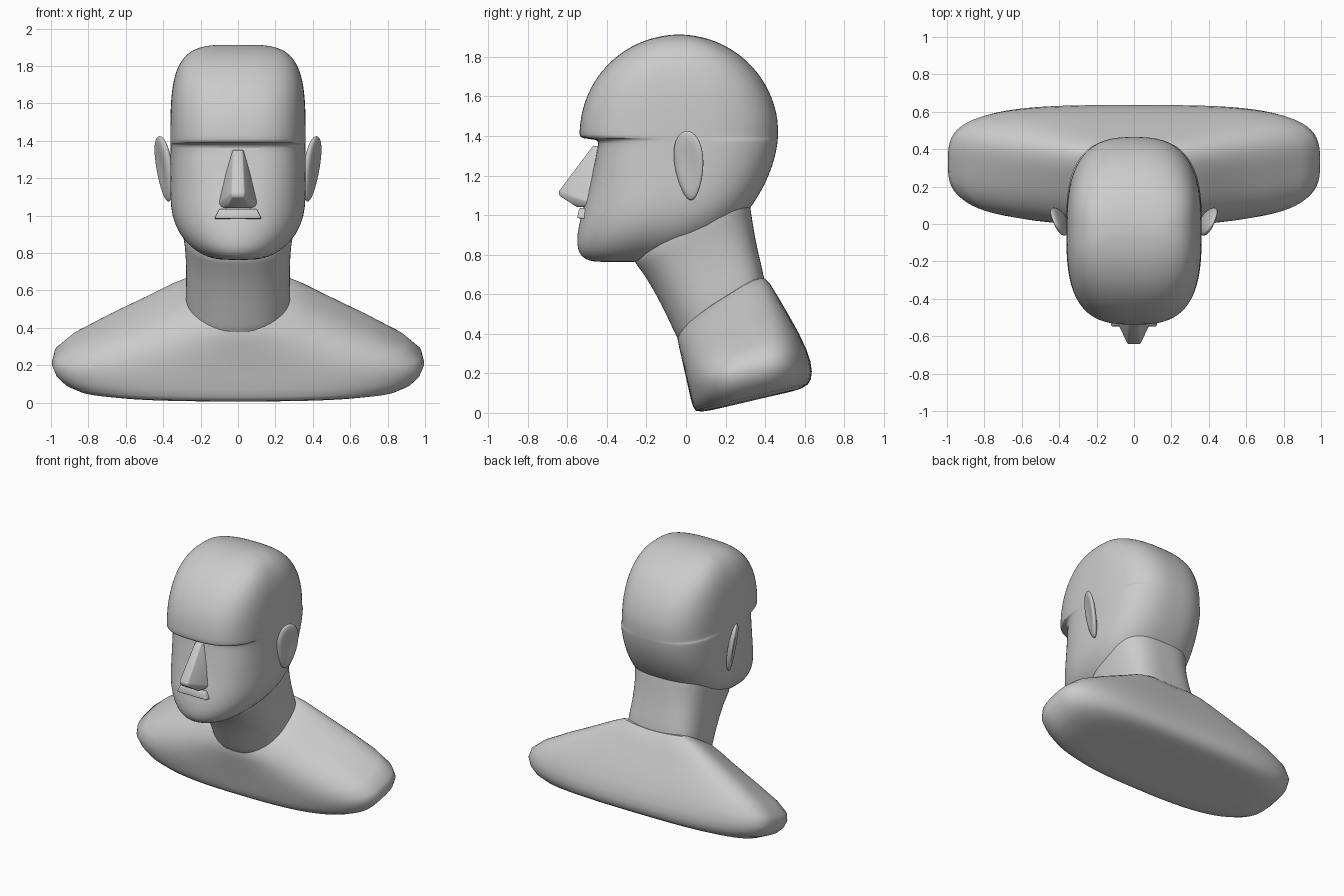
import bpy
import bmesh
from math import sin, cos, pi, radians

cube = bpy.data.objects.get("Cube")
if cube:
    bpy.data.objects.remove(cube, do_unlink=True)

clay = bpy.data.materials.new("light_grey_clay")
clay.use_nodes = True
clay.diffuse_color = (0.6, 0.6, 0.6, 1)
clay.node_tree.nodes["Principled BSDF"].inputs["Base Color"].default_value = (0.6, 0.6, 0.6, 1)


def finish(name, bm, subdivide=0, angle=50):
    bmesh.ops.recalc_face_normals(bm, faces=bm.faces[:])
    mesh = bpy.data.meshes.new(name)
    bm.to_mesh(mesh)
    bm.free()
    mesh.materials.append(clay)
    obj = bpy.data.objects.new(name, mesh)
    bpy.context.collection.objects.link(obj)
    if subdivide:
        mod = obj.modifiers.new("smooth_surface", 'SUBSURF')
        mod.levels = mod.render_levels = subdivide
    bpy.ops.object.select_all(action='DESELECT')
    obj.select_set(True)
    bpy.context.view_layer.objects.active = obj
    bpy.ops.object.shade_smooth_by_angle(angle=radians(angle))
    return obj


def loft(name, rings, angle=50, segments=56):
    """Ring: front y, front z, back y, back z, half width, front and back squareness, side lift."""
    bm = bmesh.new()
    loops = []
    for fy, fz, by, bz, width, nf, nb, lift in rings:
        loop = []
        for i in range(segments):
            a = 2 * pi * i / segments
            c, s = cos(a), sin(a)
            n = nb if s > 0 else nf
            r = (abs(c) ** n + abs(s) ** n) ** (-1 / n)
            u, v = c * r, s * r
            t = (v + 1) / 2
            z = fz + (bz - fz) * t + lift * u * u
            loop.append(bm.verts.new((width * u, fy + (by - fy) * t, z)))
        loops.append(loop)
    for a, b in zip(loops, loops[1:]):
        for i in range(segments):
            j = (i + 1) % segments
            bm.faces.new((a[i], a[j], b[j], b[i]))
    bm.faces.new(loops[0])
    bm.faces.new(loops[-1])
    return finish(name, bm, 1, angle)


def hull(name, points, bevel):
    """Convex block mirrored across the middle, with softened edges."""
    bm = bmesh.new()
    for x, y, z in points:
        for side in (-1, 1):
            bm.verts.new((side * x, y, z))
    result = bmesh.ops.convex_hull(bm, input=bm.verts[:])
    loose = [v for v in bm.verts if not v.link_faces]
    bmesh.ops.delete(bm, geom=loose, context='VERTS')
    bmesh.ops.dissolve_limit(bm, angle_limit=0.02, verts=bm.verts[:], edges=bm.edges[:])
    bmesh.ops.bevel(bm, geom=bm.edges[:], offset=bevel, segments=2, affect='EDGES', profile=0.5)
    return finish(name, bm)


# Head: jaw and face rings, a recessed eye line, then a round skull
face = [  # z, front y, back y, half width, squareness of the front
    (0.763, -0.44, -0.26, 0.06, 2.0),
    (0.768, -0.49, -0.18, 0.13, 2.0),
    (0.79, -0.53, -0.05, 0.19, 2.1),
    (0.83, -0.55, 0.05, 0.25, 2.1),
    (0.90, -0.552, 0.20, 0.315, 2.2),
    (1.00, -0.53, 0.30, 0.355, 2.3),
    (1.10, -0.50, 0.37, 0.362, 2.5),
    (1.20, -0.475, 0.42, 0.362, 2.8),
    (1.30, -0.455, 0.453, 0.362, 3.0),
    (1.37, -0.44, 0.463, 0.362, 3.2),
    (1.382, -0.45, 0.464, 0.362, 3.2),
    (1.388, -0.53, 0.464, 0.362, 3.0),
    (1.40, -0.54, 0.465, 0.362, 3.0),
]
head_rings = [(f, z, b, z, w, n, 2.8, 0) for z, f, b, w, n in face]
for step in range(1, 16):
    t = radians(min(step * 6, 88))
    z = 1.41 + 0.503 * sin(t)
    half = 0.503 * cos(t)
    width = 0.362 * max(0.0005, 1 - ((z - 1.35) / 0.564) ** 4) ** 0.25
    head_rings.append((-0.035 - half, z, -0.035 + half, z, width, 3, 2.8, 0))
loft("head", head_rings)

# Neck leaning forward into the skull
loft("neck", [
    (-0.10, 1.08, 0.30, 1.20, 0.30, 2.5, 3, 0),
    (-0.30, 0.80, 0.325, 1.04, 0.30, 2.4, 3, 0),
    (-0.25, 0.755, 0.335, 0.97, 0.285, 2.4, 3, 0),
    (-0.17, 0.64, 0.36, 0.82, 0.275, 2.3, 3.2, 0),
    (-0.05, 0.40, 0.40, 0.68, 0.28, 2.2, 3.6, 0),
    (0.00, 0.25, 0.42, 0.50, 0.28, 2.2, 3.6, 0),
])

# Shoulders flaring from the neck to a tilted, rounded base
loft("shoulders", [
    (0.02, 0.42, 0.34, 0.66, 0.20, 2.2, 4, 0.03),
    (-0.055, 0.42, 0.405, 0.69, 0.285, 2.2, 4, 0.04),
    (-0.035, 0.33, 0.45, 0.61, 0.46, 2.5, 3.8, 0.035),
    (0.00, 0.18, 0.585, 0.385, 0.97, 3.2, 3.6, 0.03),
    (0.015, 0.11, 0.638, 0.25, 1.015, 3.2, 3.6, 0.03),
    (0.035, 0.02, 0.638, 0.165, 0.94, 3, 3.4, 0.01),
    (0.06, -0.003, 0.60, 0.12, 0.80, 2.8, 3.2, 0),
    (0.20, 0.03, 0.45, 0.09, 0.40, 2.5, 2.5, 0),
], angle=60)

# Nose wedge and lip ledge
hull("nose", [
    (0.025, -0.47, 1.35), (0.035, -0.40, 1.35), (0.035, -0.643, 1.12),
    (0.03, -0.64, 1.098), (0.065, -0.55, 1.04), (0.12, -0.46, 1.055),
    (0.10, -0.40, 1.05),
], 0.006)
hull("lips", [
    (0.10, -0.54, 1.035), (0.125, -0.55, 0.985), (0.10, -0.45, 1.035),
    (0.125, -0.45, 0.975),
], 0.006)

# Ears: dished ovals, narrow at the lobe and flaring out to the back
for name, side in (("left_ear", 1), ("right_ear", -1)):
    bm = bmesh.new()
    bmesh.ops.create_uvsphere(bm, u_segments=32, v_segments=20, radius=1)
    for v in bm.verts:
        x, y, z = v.co
        dish = 0.35 + 0.65 * (y * y + z * z) if x > 0 else 1
        ey = 0.085 * y * (0.85 + 0.2 * z)
        ez = 0.175 * z
        ex = 0.395 + 0.035 * x * dish + 0.42 * ey + 0.14 * ez
        v.co = (side * ex, 0.015 + ey - 0.06 * ez, 1.25 + ez)
    finish(name, bm, angle=70)
